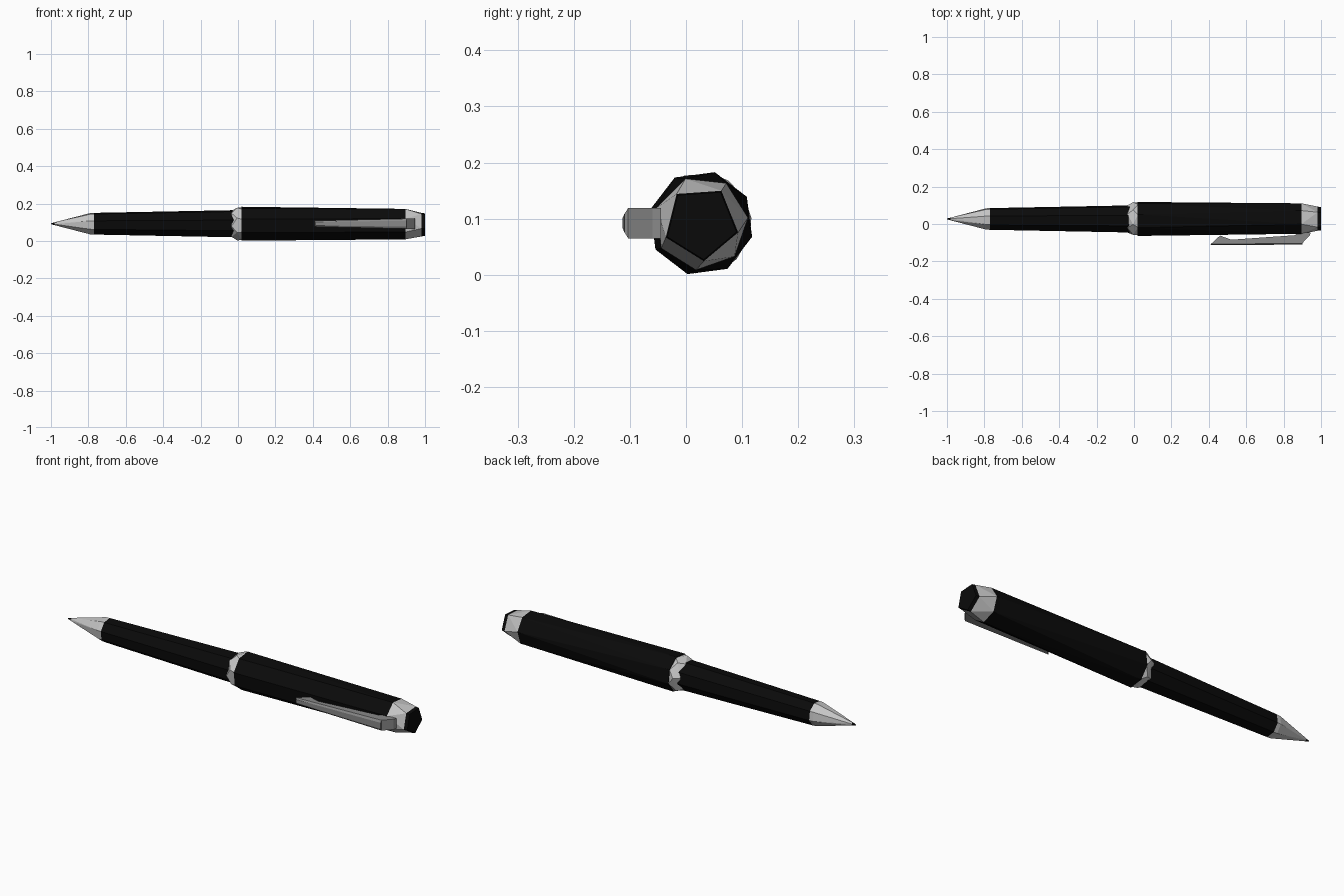
import bpy, bmesh, math

if "Cube" in bpy.data.objects:
    bpy.data.objects.remove(bpy.data.objects["Cube"])

CY, CZ = 0.027, 0.092   # pen axis runs along x


def material(name, v):
    m = bpy.data.materials.new(name)
    m.diffuse_color = (v, v, v, 1)
    m.use_nodes = True
    m.node_tree.nodes["Principled BSDF"].inputs["Base Color"].default_value = m.diffuse_color
    return m


black = material("black lacquer", 0.003)
silver = material("silver trim", 0.56)
steel = material("dark steel", 0.25)


def ring(x, r, n, phase):
    """Low-poly cross-section round the pen axis."""
    pts = []
    for i in range(n):
        a = math.radians(phase) + math.tau * i / n
        pts.append((x, CY + r * math.cos(a), CZ + r * math.sin(a)))
    return pts


def hull(name, mat, *rings):
    """Faceted convex part through the given cross-sections."""
    bm = bmesh.new()
    for pts in rings:
        for p in pts:
            bm.verts.new(p)
    res = bmesh.ops.convex_hull(bm, input=bm.verts)
    junk = [v for v in res["geom_interior"] if isinstance(v, bmesh.types.BMVert)]
    bmesh.ops.delete(bm, geom=junk, context='VERTS')
    bmesh.ops.dissolve_limit(bm, angle_limit=0.01, verts=bm.verts, edges=bm.edges)
    bmesh.ops.recalc_face_normals(bm, faces=bm.faces)
    return finish(name, mat, bm)


def finish(name, mat, bm):
    me = bpy.data.meshes.new(name)
    bm.to_mesh(me)
    bm.free()
    me.materials.append(mat)
    ob = bpy.data.objects.new(name, me)
    bpy.context.collection.objects.link(ob)
    return ob


# Writing end
hull("point", black, ring(-1.0, 0.002, 6, 20), ring(-0.98, 0.008, 6, 20))
hull("nose_cone", silver, ring(-0.98, 0.008, 6, 20), ring(-0.79, 0.059, 8, 30),
     ring(-0.77, 0.060, 8, 30))
hull("lower_barrel", black, ring(-0.77, 0.060, 8, 30), ring(-0.02, 0.075, 8, 30))

# Middle band
hull("middle_band", silver, ring(-0.035, 0.074, 6, 10), ring(-0.005, 0.090, 7, 6),
     ring(0.022, 0.090, 8, 30))

# Upper barrel and end trim
hull("upper_barrel", black, ring(0.02, 0.094, 8, 30), ring(0.895, 0.084, 7, 6.5))
hull("end_trim", silver, ring(0.895, 0.084, 7, 6.5), ring(0.982, 0.068, 5, 58))
hull("end_button", black, ring(0.982, 0.068, 5, 58), ring(1.0, 0.065, 5, 58))

# Pocket clip: side profile (x, y, half width) extruded across z
profile = [(0.41, -0.108, 0.016), (0.46, -0.062, 0.016), (0.52, -0.084, 0.018),
           (0.86, -0.060, 0.026), (0.88, -0.045, 0.027), (0.945, -0.045, 0.027),
           (0.94, -0.060, 0.027), (0.90, -0.103, 0.027)]
bm = bmesh.new()
top = [bm.verts.new((x, y, CZ + w)) for x, y, w in profile]
low = [bm.verts.new((x, y, CZ - w)) for x, y, w in profile]
# narrower outer face gives the clip its chamfered front
front = [bm.verts.new((x, y, CZ + s)) for x, y, s in
         ((0.415, -0.113, 0.009), (0.90, -0.110, 0.016),
          (0.90, -0.110, -0.016), (0.415, -0.113, -0.009))]
bm.faces.new(top)
bm.faces.new(low[::-1])
for i in range(len(profile) - 1):
    bm.faces.new((top[i], low[i], low[i + 1], top[i + 1]))
bm.faces.new(front)
bm.faces.new((top[0], top[-1], front[1], front[0]))
bm.faces.new((low[-1], low[0], front[3], front[2]))
bm.faces.new((top[-1], low[-1], front[2], front[1]))
bm.faces.new((low[0], top[0], front[0], front[3]))
bmesh.ops.triangulate(bm, faces=bm.faces)
bmesh.ops.recalc_face_normals(bm, faces=bm.faces)
finish("pocket_clip", steel, bm)
